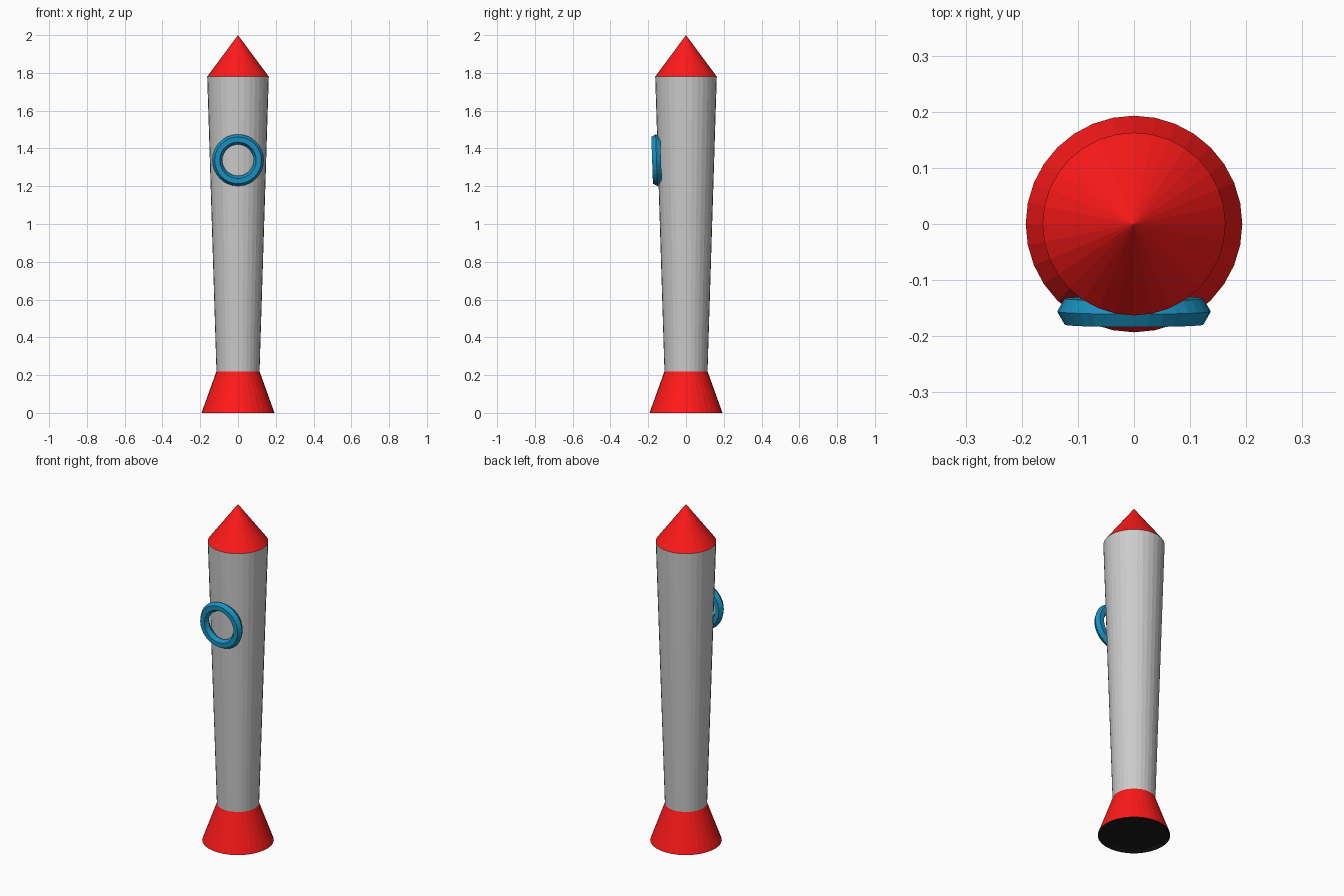
import bpy, bmesh, math
from mathutils import Matrix

if "Cube" in bpy.data.objects:
    bpy.data.objects.remove(bpy.data.objects["Cube"])

SIDES = 32


def material(name, rgb):
    m = bpy.data.materials.new(name)
    m.diffuse_color = (*rgb, 1)
    m.use_nodes = True
    m.node_tree.nodes["Principled BSDF"].inputs["Base Color"].default_value = m.diffuse_color
    return m


def finish(name, bm, mats=()):
    bmesh.ops.recalc_face_normals(bm, faces=bm.faces)
    me = bpy.data.meshes.new(name)
    bm.to_mesh(me)
    bm.free()
    ob = bpy.data.objects.new(name, me)
    bpy.context.collection.objects.link(ob)
    for m in mats:
        me.materials.append(m)
    return ob


def frustum(z0, z1, r0, r1):
    bm = bmesh.new()
    bmesh.ops.create_cone(bm, cap_ends=True, segments=SIDES, radius1=r0, radius2=r1,
                          depth=z1 - z0, matrix=Matrix.Translation((0, 0, (z0 + z1) / 2)))
    return bm


red = material("red", (1.0, 0.01, 0.01))
black = material("black", (0.01, 0.01, 0.01))
blue = material("blue", (0.01, 0.28, 0.52))

# Tapered fuselage and pointed nose
finish("body", frustum(0.22, 1.78, 0.114, 0.163))
finish("nose_cone", frustum(1.78, 2.0, 0.163, 0.0), [red])

# Flared nozzle with a shallow black recess underneath
bm = frustum(0.0, 0.22, 0.193, 0.114)
bm.normal_update()
bottom = min(bm.faces, key=lambda f: f.calc_center_median().z)
rim = bmesh.ops.inset_region(bm, faces=[bottom], thickness=0.02)["faces"]
for f in rim + [bottom]:
    f.material_index = 1
bmesh.ops.translate(bm, verts=bottom.verts, vec=(0, 0, 0.01))
finish("nozzle", bm, [red, black])

# Porthole ring with a six-sided section, tilted to follow the fuselage
bm = bmesh.new()
major, minor = 0.110, 0.027
section = [bm.verts.new((major + minor * math.cos(i * math.pi / 3), 0,
                         minor * math.sin(i * math.pi / 3))) for i in range(6)]
edges = [bm.edges.new((section[i], section[(i + 1) % 6])) for i in range(6)]
bmesh.ops.spin(bm, geom=section + edges, cent=(0, 0, 0), axis=(0, 0, 1),
               angle=math.tau, steps=SIDES, use_merge=True)
bmesh.ops.remove_doubles(bm, verts=bm.verts, dist=0.0001)
ring = finish("porthole_ring", bm, [blue])
ring.location = (0, -0.156, 1.338)
ring.rotation_euler = (math.radians(92), 0, 0)
